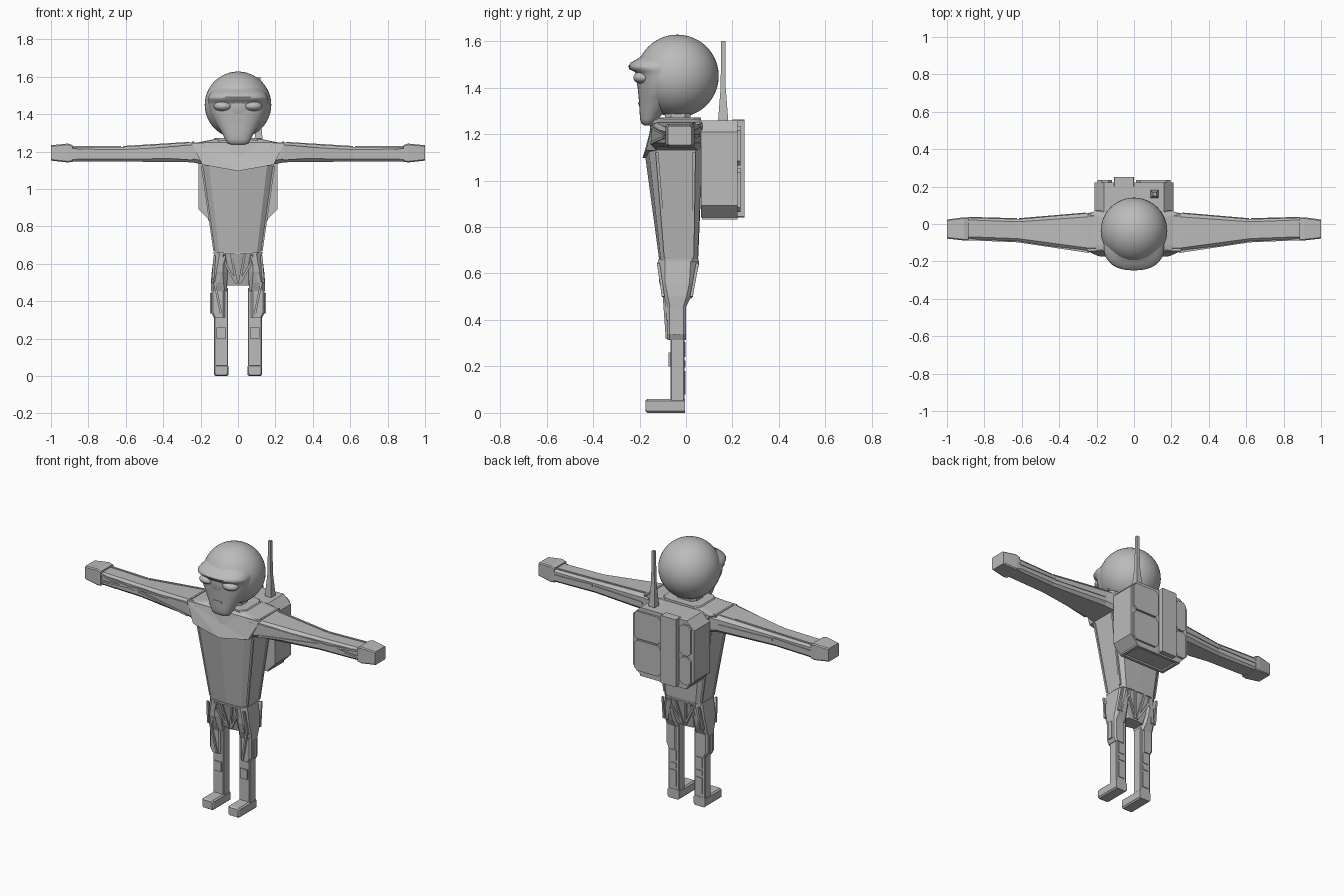
import bpy, math
from mathutils import Vector

grey = bpy.data.materials.new("matte_grey")
grey.diffuse_color = (0.5, 0.5, 0.5, 1)


def mesh(name, verts, faces, smooth=None):
    import bmesh
    me = bpy.data.meshes.new(name)
    me.from_pydata([tuple(v) for v in verts], [], faces)
    bm = bmesh.new()
    bm.from_mesh(me)
    bmesh.ops.recalc_face_normals(bm, faces=bm.faces)
    bm.to_mesh(me)
    bm.free()
    me.materials.append(grey)
    ob = bpy.data.objects.new(name, me)
    bpy.context.collection.objects.link(ob)
    if smooth:
        bpy.ops.object.select_all(action='DESELECT')
        ob.select_set(True)
        bpy.context.view_layer.objects.active = ob
        bpy.ops.object.shade_smooth_by_angle(angle=math.radians(smooth))
    return ob


def loft(name, rings, smooth=None):
    """Skin a stack of closed rings and cap both ends."""
    n, k = len(rings[0]), len(rings)
    faces = [(r * n + i, r * n + (i + 1) % n, (r + 1) * n + (i + 1) % n, (r + 1) * n + i)
             for r in range(k - 1) for i in range(n)]
    faces += [tuple(range(n)), tuple(range((k - 1) * n, k * n))]
    return mesh(name, [p for ring in rings for p in ring], faces, smooth)


def chamfered(a0, a1, b0, b1, c):
    """Rectangle with cut corners as eight 2D points."""
    return [(a0 + c, b0), (a1 - c, b0), (a1, b0 + c), (a1, b1 - c),
            (a1 - c, b1), (a0 + c, b1), (a0, b1 - c), (a0, b0 + c)]


def box(name, x0, x1, y0, y1, z0, z1, c=0.004):
    """Box whose outline is chamfered in the xz plane."""
    return loft(name, [[(x, y, z) for x, z in chamfered(x0, x1, z0, z1, c)] for y in (y0, y1)])


def bar(name, p, q, w, up, t=0.006):
    """Flat trim strip from p to q, standing out by t along up."""
    p, q, up = Vector(p), Vector(q), Vector(up).normalized()
    side = (q - p).cross(up).normalized() * w / 2
    up = up * t
    return loft(name, [[e - side - up, e + side - up, e + side + up, e - side + up] for e in (p, q)])


def sym(half):
    """Close a half outline (front centre to back centre) across x."""
    return half + [(-x, y, z) for x, y, z in reversed(half) if x > 1e-6]


def ellipsoid(name, c, r, seg=48, rows=24):
    rings = []
    for j in range(rows + 1):
        a = -math.pi / 2 + math.pi * j / rows
        m = max(math.cos(a), 0.002)
        rings.append([(c[0] + r[0] * m * math.cos(2 * math.pi * i / seg),
                       c[1] + r[1] * m * math.sin(2 * math.pi * i / seg),
                       c[2] + r[2] * math.sin(a)) for i in range(seg)])
    return loft(name, rings, 60)


# Skull
ellipsoid("skull", (0, -0.037, 1.45), (0.178, 0.178, 0.178))

# Face with chin, cheeks and brow: z, half width, front y, back y
face = [(1.237, .035, -.180, -.150), (1.245, .056, -.192, -.135), (1.265, .068, -.198, -.12),
        (1.30, .085, -.200, -.09), (1.36, .125, -.204, -.03), (1.41, .152, -.209, 0),
        (1.45, .158, -.211, 0), (1.468, .160, -.220, 0), (1.48, .162, -.244, 0),
        (1.492, .160, -.248, 0), (1.507, .150, -.238, 0), (1.522, .138, -.212, 0),
        (1.54, .115, -.185, 0), (1.57, .07, -.155, -.02)]
rings = []
for z, w, f, b in face:
    ring = []
    for i in range(40):
        a = 2 * math.pi * i / 40
        cx, cy = math.cos(a), math.sin(a)
        ring.append((w * math.copysign(abs(cx) ** .85, cx),
                     (f + b) / 2 + (b - f) / 2 * math.copysign(abs(cy) ** .85, cy), z))
    rings.append(ring)
loft("face", rings, 50)
box("mouth", -.03, .03, -.206, -.19, 1.327, 1.335, .002)
for s in (-1, 1):
    ellipsoid("eye", (s * .08, -.185, 1.443), (.05, .042, .027), 24, 12)

# Neck and collar
loft("neck", [[(x, y, z) for x, y in chamfered(-.07, .07, -.09, .02, .025)] for z in (1.24, 1.32)])
loft("collar", [[(x, y, z) for x, y in chamfered(-w, w, -.13, .065, .03)]
                for w, z in ((.15, 1.245), (.125, 1.272))])

# Torso, flaring from waist to shoulders
loft("torso", [
    sym([(0, -.115, .655), (.10, -.108, .655), (.125, -.09, .655), (.125, .03, .655),
         (.10, .05, .655), (0, .052, .655)]),
    sym([(0, -.175, 1.10), (.155, -.160, 1.125), (.19, -.13, 1.13), (.19, .04, 1.13),
         (.155, .07, 1.13), (0, .072, 1.13)]),
    sym([(0, -.150, 1.25), (.21, -.140, 1.247), (.235, -.12, 1.245), (.235, .05, 1.245),
         (.21, .072, 1.245), (0, .072, 1.25)]),
    sym([(0, -.12, 1.268), (.10, -.12, 1.268), (.12, -.10, 1.268), (.12, .03, 1.268),
         (.10, .055, 1.268), (0, .055, 1.268)])])

# Chest plate overhanging the front of the torso
plate = [(-.25, -.145, 1.247), (.25, -.145, 1.247), (.19, -.172, 1.13), (0, -.187, 1.096),
         (-.19, -.172, 1.13)]
back = [(x, y + .04, z) for x, y, z in plate]
mesh("chest_plate", plate + back,
     [(0, 1, 2), (0, 2, 3), (0, 3, 4), (5, 6, 7, 8, 9)] +
     [(i, (i + 1) % 5, 5 + (i + 1) % 5, 5 + i) for i in range(5)])

# Pelvis: tapered block between the thighs
loft("pelvis", [
    sym([(0, -.114, .66), (.10, -.107, .66), (.125, -.09, .66), (.125, .03, .66),
         (.10, .05, .66), (0, .05, .66)]),
    sym([(0, -.075, .485), (.05, -.065, .485), (.065, -.06, .485), (.065, 0, .485),
         (.05, .01, .485), (0, .015, .485)])])
# Fan of trim strips on front and back of the pelvis
for s in (-1, 1):
    for x in (.035, .095):
        bar("pelvis_front_strip", (s * x, -.112, .65), (s * .008, -.08, .495), .013, (0, -1, 0))
        bar("pelvis_back_strip", (s * x, .051, .65), (s * .008, .018, .495), .013, (0, 1, 0))
loft("belt", [[(x, y, z) for x, y in chamfered(-.13, .13, -.119, .054, .028)] for z in (.652, .662)])

for s in (-1, 1):
    # Arm: x, y range, z range, corner cut
    arm = [(.18, -.15, .07, 1.13, 1.25, .02), (.25, -.148, .058, 1.143, 1.249, .02),
           (.62, -.092, .026, 1.147, 1.225, .014), (.89, -.080, .034, 1.147, 1.226, .012)]
    loft("arm", [[(s * x, y, z) for y, z in chamfered(a, b, c, d, e)] for x, a, b, c, d, e in arm])
    hand = [(.885, -.088, .036, 1.146, 1.235, .006), (.91, -.088, .036, 1.142, 1.243, .006),
            (1.0, -.078, .024, 1.152, 1.234, .006)]
    loft("hand", [[(s * x, y, z) for y, z in chamfered(a, b, c, d, e)] for x, a, b, c, d, e in hand])
    # Crossing strips on the arm front, rails along top and back
    bar("arm_front_strip", (s * .24, -.149, 1.232), (s * .62, -.092, 1.199), .011, (0, -1, 0))
    bar("arm_front_strip", (s * .24, -.149, 1.160), (s * .62, -.092, 1.187), .011, (0, -1, 0))
    bar("arm_front_strip", (s * .62, -.092, 1.199), (s * .885, -.081, 1.175), .011, (0, -1, 0))
    bar("arm_front_strip", (s * .62, -.092, 1.187), (s * .885, -.081, 1.212), .011, (0, -1, 0))
    for a, b in ((.26, .615), (.625, .885)):
        ya, yb = (.03, .004) if a < .5 else (.004, .014)
        za, zb = (1.248, 1.226) if a < .5 else (1.225, 1.226)
        bar("arm_top_rail", (s * a, ya, za), (s * b, yb, zb), .012, (0, 0, 1), .004)
        yc, yd = (.057, .027) if a < .5 else (.027, .034)
        bar("arm_back_rail", (s * a, yc, 1.195), (s * b, yd, 1.19), .014, (0, 1, 0), .004)
    # Shoulder strap and torso side rails
    bar("shoulder_strap", (s * .24, -.12, 1.247), (s * .24, .06, 1.247), .012, (0, 0, 1))
    for y0, y1 in ((-.125, -.088), (.035, .028)):
        bar("torso_side_rail", (s * .191, y1 if y0 > 9 else y0, 1.12), (s * .126, y1, .67), .012, (1, 0, 0))

    # Leg: z, x range, y range, corner cut
    thigh = [(.655, .05, .128, -.120, .050, .03), (.56, .055, .140, -.115, .040, .025),
             (.50, .058, .145, -.098, .022, .02), (.455, .058, .143, -.080, .0, .012)]
    loft("thigh", [[(s * x, y, z) for x, y in chamfered(a, b, c, d, e)] for z, a, b, c, d, e in thigh])
    knee = [(.46, .07, .143, -.080, .0, .01), (.34, .07, .143, -.080, .0, .01), (.313, .07, .13, -.08, .0, .01)]
    loft("knee_guard", [[(s * x, y, z) for x, y in chamfered(a, b, c, d, e)] for z, a, b, c, d, e in knee])
    loft("shin", [[(s * x, y, z) for x, y in chamfered(.053, .127, -.066, -.006, .004)] for z in (.01, .47)])
    # Foot, with a rounded toe outline
    loft("foot", [[(s * x, y, z) for x, z in chamfered(.05 + i, .129 - i, 0 + i, .06 - i, .008)]
                  for y, i in ((-.004, 0), (-.165, 0), (-.175, .006))])
    # Thigh folds and leg panels
    for x0, x1 in ((.07, .112), (.125, .135)):
        bar("thigh_front_strip", (s * x0, -.119, .645), (s * x1, -.098, .50), .012, (0, -1, 0))
        bar("thigh_back_strip", (s * x0, .049, .645), (s * x1, .023, .50), .012, (0, 1, 0))
    bar("knee_front_strip", (s * .125, -.094, .50), (s * .088, -.081, .32), .012, (0, -1, 0))
    bar("knee_side_strip", (s * .144, -.04, .445), (s * .144, -.04, .335), .03, (1, 0, 0), .005)
    for z0, z1 in ((.08, .18), (.195, .225), (.24, .305)):
        bar("shin_back_panel", (s * .09, -.006, z0), (s * .09, -.006, z1), .04, (0, 1, 0), .004)
    bar("shin_front_panel", (s * .09, -.067, .2), (s * .09, -.067, .26), .05, (0, -1, 0), .008)

# Backpack: chamfered case with a raised spine and back panels
box("backpack", -.21, .21, .065, .222, .842, 1.258, .05)
box("pack_spine", -.106, -.001, .20, .252, .842, 1.262, .003)
for z0, z1 in ((.865, 1.055), (1.065, 1.235)):
    box("pack_right_panel", .012, .195, .21, .234, z0, z1, .02)
for z0, z1 in ((.865, 1.035), (1.045, 1.235)):
    box("pack_left_panel", -.195, -.117, .21, .234, z0, z1, .02)
# Rim around the recessed pack base
for x0, x1, y0, y1 in ((-.16, .16, .068, .085), (-.16, .16, .205, .222),
                       (-.16, -.14, .085, .205), (.14, .16, .085, .205)):
    box("pack_base_rim", x0, x1, y0, y1, .832, .85, .001)

# Antenna
loft("antenna", [[(.11 + a * w, .16 + b * w, z) for a, b in ((-1, -1), (1, -1), (1, 1), (-1, 1))]
                 for z, w in ((1.25, .022), (1.27, .021), (1.40, .011), (1.60, .009))])
